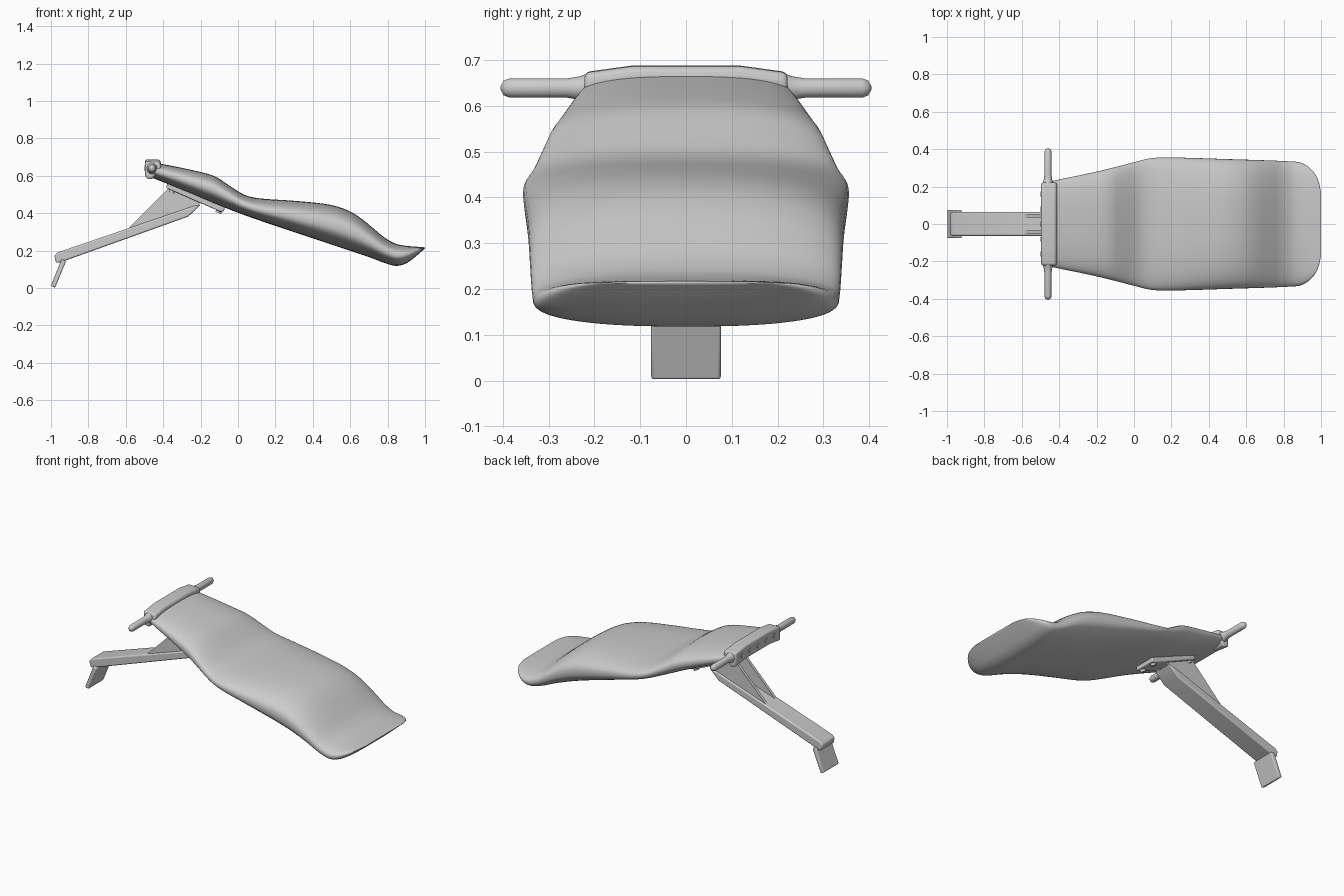
import bpy, bmesh, math
from mathutils import Vector

default = bpy.data.objects.get("Cube")
if default:
    bpy.data.objects.remove(default, do_unlink=True)

grey = bpy.data.materials.new("light grey")
grey.use_nodes = True
colour = (0.6, 0.6, 0.6, 1)
grey.diffuse_color = colour
grey.node_tree.nodes["Principled BSDF"].inputs["Base Color"].default_value = colour


def finish(name, bm, bevel=0, segments=3, angle=35):
    """Turn a bmesh into a shaded object, optionally with rounded edges."""
    bmesh.ops.recalc_face_normals(bm, faces=bm.faces)
    mesh = bpy.data.meshes.new(name)
    bm.to_mesh(mesh)
    bm.free()
    obj = bpy.data.objects.new(name, mesh)
    bpy.context.collection.objects.link(obj)
    mesh.materials.append(grey)
    if bevel:
        mod = obj.modifiers.new("rounded edges", "BEVEL")
        mod.width, mod.segments = bevel, segments
    bpy.ops.object.select_all(action="DESELECT")
    obj.select_set(True)
    bpy.context.view_layer.objects.active = obj
    bpy.ops.object.shade_smooth_by_angle(angle=math.radians(angle))
    return obj


def curve_through(points, x):
    """Smooth Hermite interpolation through (x, value) points."""
    def slope(i):
        a, b = points[max(i - 1, 0)], points[min(i + 1, len(points) - 1)]
        return (b[1] - a[1]) / (b[0] - a[0])
    i = 0
    while i < len(points) - 2 and x > points[i + 1][0]:
        i += 1
    (x0, v0), (x1, v1) = points[i], points[i + 1]
    d = x1 - x0
    t = (x - x0) / d
    s = 1 - t
    return (v0 * (1 + 2 * t) * s * s + v1 * (3 - 2 * t) * t * t
            + d * t * s * (slope(i) * s - slope(i + 1) * t))


def loft(bm, rings):
    """Bridge successive rings of points and cap both ends."""
    rows = [[bm.verts.new(p) for p in ring] for ring in rings]
    n = len(rows[0])
    for a, b in zip(rows, rows[1:]):
        for i in range(n):
            j = (i + 1) % n
            bm.faces.new((a[i], a[j], b[j], b[i]))
    bm.faces.new(rows[0])
    bm.faces.new(rows[-1])


def side_plate(name, outline, y0, y1, bevel=0):
    """Extrude an x-z outline between two y positions."""
    bm = bmesh.new()
    loft(bm, [[(x, y, z) for x, z in outline] for y in (y0, y1)])
    return finish(name, bm, bevel)


# Contoured board: lofted rounded sections
top = [(-.48, .675), (-.4, .662), (-.2, .62), (-.12, .595), (-.05, .55),
       (.03, .5), (.11, .48), (.3, .466), (.48, .447), (.58, .418),
       (.65, .378), (.72, .322), (.79, .265), (.86, .232), (1, .217)]
bottom = [(-.48, .598), (-.3, .525), (0, .402), (.4, .265), (.7, .165),
          (.8, .128), (.85, .118), (.9, .132), (.95, .168), (1, .212)]
width = [(-.48, .22), (-.4, .238), (-.2, .28), (0, .33), (.08, .35),
         (.17, .356), (.5, .347), (.85, .334), (.9, .325), (.95, .29),
         (.985, .235), (1, .17)]
sections, around = 90, 64
rings = []
for k in range(sections + 1):
    u = k / sections
    x = -.48 + 1.48 * (1 - (1 - u) ** 1.3)
    hi, lo, w = (curve_through(c, x) for c in (top, bottom, width))
    ring = []
    for i in range(around):
        a = math.tau * i / around
        c, s = math.cos(a), math.sin(a)
        y = w * math.copysign(abs(c) ** .8, c)
        z = (hi + lo) / 2 + (hi - lo) / 2 * math.copysign(abs(s) ** .8, s)
        ring.append((x, y, z))
    rings.append(ring)
bm = bmesh.new()
loft(bm, rings)
finish("contoured_board", bm, angle=50)

# Clamp across the high end of the board
bm = bmesh.new()
clamp = [(-.497, .602), (-.497, .688), (-.416, .686), (-.41, .655), (-.46, .592)]
loft(bm, [[(x, y, z - drop) for x, z in clamp]
          for y, drop in ((-.222, .014), (-.12, 0), (.12, 0), (.222, .014))])
finish("end_clamp", bm, .012)

# Handles: turned profile (distance along y, radius)
grip = [(.18, .034), (.212, .034), (.23, .026), (.26, .021), (.385, .021),
        (.398, .016), (.405, .004)]
for side, label in ((1, "left"), (-1, "right")):
    bm = bmesh.new()
    loft(bm, [[(-.46 + r * .92 * math.cos(math.tau * i / 24), side * y,
                .639 + r * math.sin(math.tau * i / 24)) for i in range(24)]
              for y, r in grip])
    finish(label + "_handle", bm, angle=60)

# Support leg, its gusset plates and its foot
side_plate("support_leg", [(-.975, .14), (-.96, .133), (-.265, .382), (-.2, .445),
                           (-.24, .437), (-.965, .19), (-.982, .172)],
           -.063, .063, .008)
for side, label in ((1, "left"), (-1, "right")):
    side_plate(label + "_gusset", [(-.6, .305), (-.375, .53), (-.2, .455), (-.22, .43)],
               side * .036, side * .054)
side_plate("foot", [(-1, .012), (-.978, .001), (-.92, .142), (-.943, .155)],
           -.076, .076, .006)

# Mounting plate below the board, with bolts
side_plate("mounting_plate", [(-.385, .535), (-.375, .565), (-.07, .44),
                              (-.075, .408), (-.1, .41)], -.07, .07, .006)
normal = Vector((-.39, 0, -.92))
for x, z in ((-.35, .522), (-.1, .415)):
    for y in (-.045, .045):
        bm = bmesh.new()
        bmesh.ops.create_cone(bm, cap_ends=True, segments=16, radius1=.016,
                              radius2=.016, depth=.03)
        bmesh.ops.rotate(bm, verts=bm.verts,
                         matrix=normal.to_track_quat("Z", "Y").to_matrix())
        bmesh.ops.translate(bm, verts=bm.verts, vec=(x, y, z))
        finish("mounting_bolt", bm)

# Bolt heads on the outer face of the clamp
for y in (-.16, -.08, 0, .08, .16):
    bm = bmesh.new()
    bmesh.ops.create_cone(bm, cap_ends=True, segments=16, radius1=.014,
                          radius2=.014, depth=.008)
    for v in bm.verts:
        v.co = Vector((-.497 + v.co.z, y + v.co.x, .64 + v.co.y))
    finish("clamp_bolt", bm)
